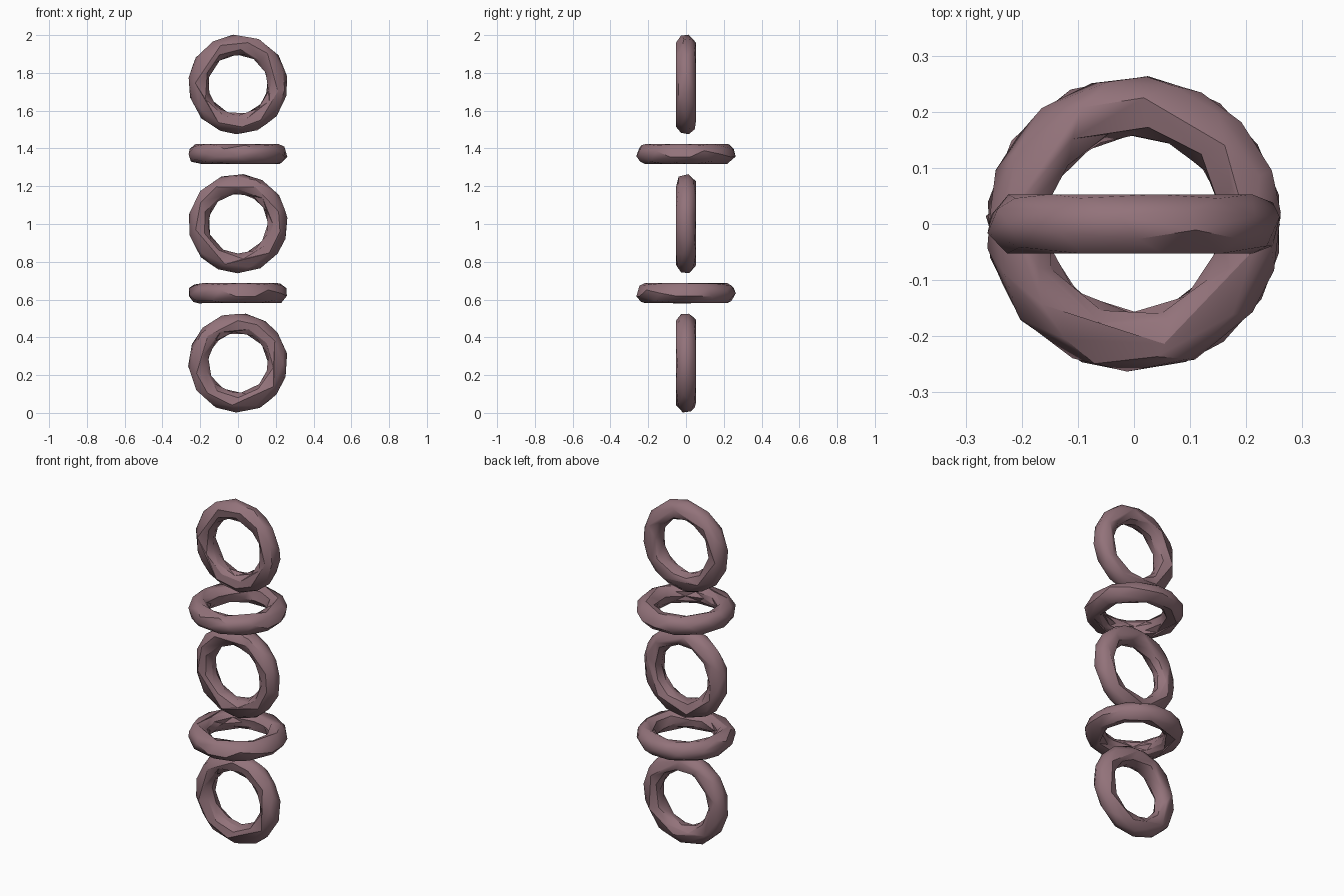
import bpy
from math import radians

if "Cube" in bpy.data.objects:
    bpy.data.objects.remove(bpy.data.objects["Cube"])

# Dusty mauve surface
mauve = bpy.data.materials.new("dusty_mauve")
mauve.use_nodes = True
colour = (0.29, 0.17, 0.195, 1)
mauve.diffuse_color = colour
mauve.node_tree.nodes["Principled BSDF"].inputs["Base Color"].default_value = colour

RING_RADIUS, TUBE_RADIUS = 0.209, 0.053
BOTTOM, SPACING = 0.265, 0.3685


def chain_ring(name, z, upright, spin):
    """One roughly faceted ring, upright (facing front) or lying flat."""
    bpy.ops.mesh.primitive_torus_add(
        major_segments=48, minor_segments=12,
        major_radius=RING_RADIUS, minor_radius=TUBE_RADIUS,
        location=(0, 0, z),
        rotation=(radians(90) if upright else 0, 0, 0))
    ring = bpy.context.object
    ring.name = name
    ring.data.materials.append(mauve)
    bpy.ops.object.transform_apply(location=False, rotation=True)
    # Irregular hand-cut facets
    facets = ring.modifiers.new("facets", "DECIMATE")
    facets.ratio = 0.16
    bpy.ops.object.modifier_apply(modifier=facets.name)
    ring.rotation_euler[1 if upright else 2] = radians(spin)
    bpy.ops.object.shade_smooth_by_angle(angle=radians(40))


# Stack of rings alternating upright and flat
names = ["bottom_ring", "lower_flat_ring", "middle_ring", "upper_flat_ring", "top_ring"]
for i, name in enumerate(names):
    chain_ring(name, BOTTOM + i * SPACING, i % 2 == 0, i * 37)
